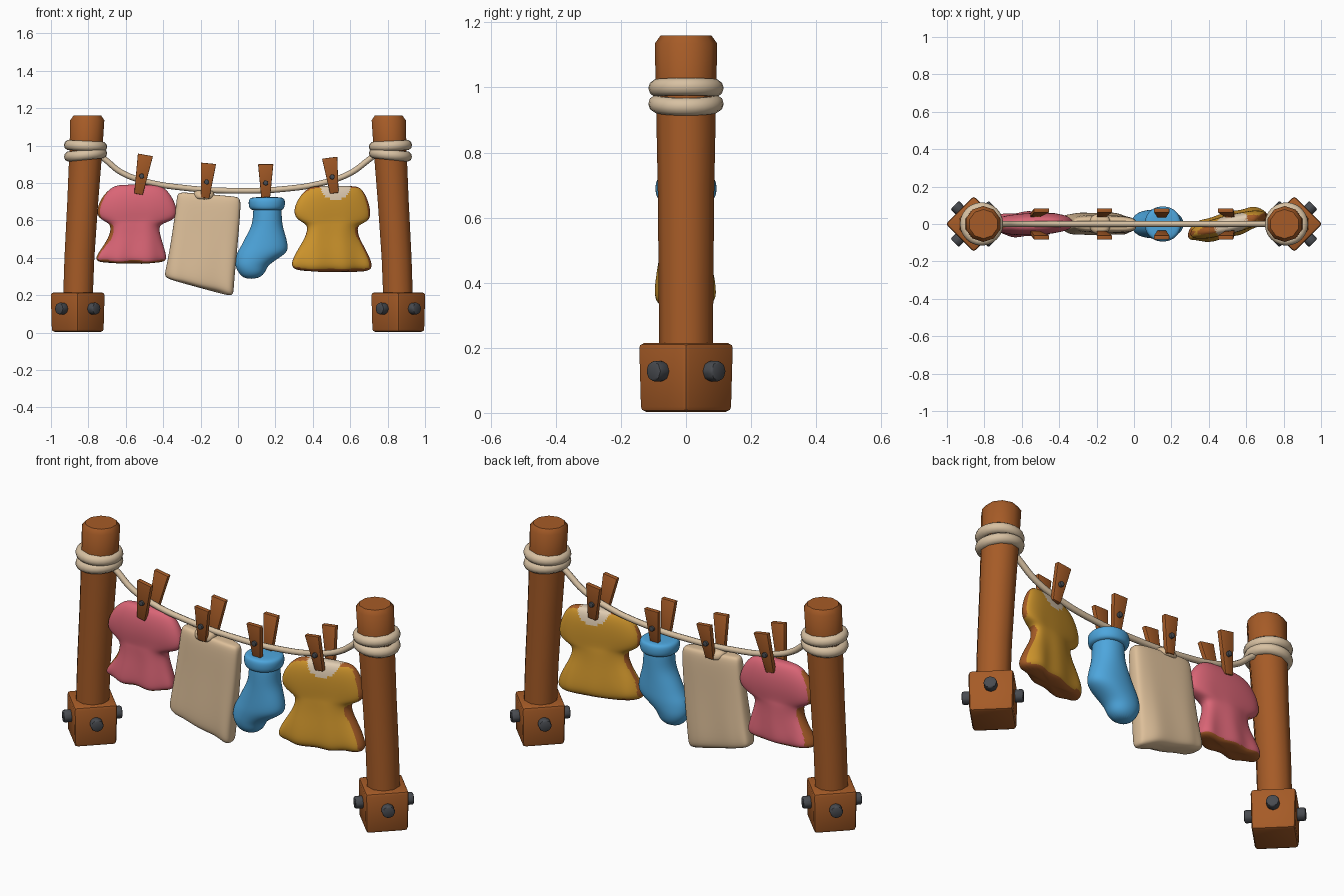
import bpy, bmesh, math
from mathutils import Vector, Matrix

if "Cube" in bpy.data.objects:
    bpy.data.objects.remove(bpy.data.objects["Cube"])


def material(name, r, g, b):
    m = bpy.data.materials.new(name)
    m.use_nodes = True
    m.diffuse_color = (r, g, b, 1)
    m.node_tree.nodes["Principled BSDF"].inputs["Base Color"].default_value = (r, g, b, 1)
    return m


WOOD = material("brown wood", .38, .105, .02)
ROPE = material("pale rope", .68, .53, .36)
TOWEL = material("tan cloth", .72, .52, .32)
PINK = material("pink cloth", .70, .13, .18)
YELLOW = material("yellow cloth", .62, .30, .025)
BLUE = material("blue cloth", .075, .38, .72)
CREAM = material("cream collar", .74, .60, .44)
IRON = material("dark iron", .065, .07, .08)


def finish(obj, name, mats, angle=40, bevel=0):
    """Name, colour, bevel and shade an object."""
    obj.name = obj.data.name = name
    for m in mats:
        obj.data.materials.append(m)
    bpy.ops.object.select_all(action='DESELECT')
    obj.select_set(True)
    bpy.context.view_layer.objects.active = obj
    if bevel:
        mod = obj.modifiers.new("soft_edges", 'BEVEL')
        mod.width, mod.segments, mod.limit_method = bevel, 2, 'ANGLE'
        bpy.ops.object.modifier_apply(modifier=mod.name)
    bpy.ops.object.shade_smooth_by_angle(angle=math.radians(angle))
    return obj


def loft(rings):
    """Closed skin through rings with equal point counts."""
    bm = bmesh.new()
    loops = [[bm.verts.new(p) for p in ring] for ring in rings]
    n = len(loops[0])
    for a, b in zip(loops, loops[1:]):
        for i in range(n):
            j = (i + 1) % n
            bm.faces.new((a[i], a[j], b[j], b[i]))
    bm.faces.new(loops[0])
    bm.faces.new(loops[-1])
    bmesh.ops.recalc_face_normals(bm, faces=bm.faces)
    me = bpy.data.meshes.new("loft")
    bm.to_mesh(me)
    bm.free()
    obj = bpy.data.objects.new("loft", me)
    bpy.context.collection.objects.link(obj)
    return obj


def cylinder(name, loc, direction, radius, depth, mat, bevel):
    rot = Vector(direction).to_track_quat('Z', 'Y').to_euler()
    bpy.ops.mesh.primitive_cylinder_add(vertices=8, radius=radius, depth=depth,
                                        location=loc, rotation=rot)
    return finish(bpy.context.object, name, [mat], 40, bevel)


def garment(name, rows, mats, rule=None, boxy=.8, yaw=0, folds=0):
    """Stuffed cloth from rows of (left x, left z, right x, right z, half depth)."""
    top, low = rows[0][1], rows[-1][1]
    mid = (rows[0][0] + rows[0][2]) / 2
    rings = []
    for xl, zl, xr, zr, t in rows:
        ring = []
        for i in range(24):
            c, s = math.cos(i * math.tau / 24), math.sin(i * math.tau / 24)
            u = math.copysign(abs(c) ** boxy, c)
            v = math.copysign(abs(s) ** boxy, s)
            x = (xl + xr) / 2 + u * (xr - xl) / 2
            z = (zl + zr) / 2 + u * (zr - zl) / 2
            drop = max(0, (top - z) / (top - low))
            wave = folds * drop ** 2 * math.sin(x * 42)
            ring.append((x, t * v + yaw * (x - mid) + wave, z + wave * .4))
        rings.append(ring)
    obj = loft(rings)
    finish(obj, name, mats, 180)
    mod = obj.modifiers.new("smooth", 'SUBSURF')
    mod.levels = 2
    bpy.ops.object.modifier_apply(modifier=mod.name)
    if rule:
        for f in obj.data.polygons:
            f.material_index = rule(f.center, f.normal)
    bpy.ops.object.shade_smooth()
    return obj


# Posts, footing blocks, bolts and rope wraps, mirrored about x = 0
for side, label in ((-1, "right"), (1, "left")):
    rings = []
    for x, z, r in ((.857, .15, .083), (.848, .40, .084), (.830, .70, .087),
                    (.812, 1.0, .093), (.806, 1.135, .096), (.805, 1.16, .078)):
        rings.append([(side * x + r * math.cos((i + .5) * math.tau / 10),
                       r * math.sin((i + .5) * math.tau / 10), z) for i in range(10)])
    finish(loft(rings), label + "_post", [WOOD], 42)

    bpy.ops.mesh.primitive_cube_add(size=1, location=(side * .857, 0, .109),
                                    rotation=(0, 0, math.pi / 4))
    block = bpy.context.object
    block.scale = (.213, .213, .212)
    bpy.ops.object.transform_apply(location=False, rotation=False)
    for v in block.data.vertices:
        if v.co.z < 0:
            v.co.xy *= .96
    finish(block, label + "_footing", [WOOD], 40, .016)

    for k in range(4):
        a = math.pi / 4 + k * math.pi / 2
        d = Vector((math.cos(a), math.sin(a), 0))
        cylinder(f"{label}_footing_bolt_{k + 1}", Vector((side * .857, 0, .128)) + d * .122,
                 d, .033, .044, IRON, .008)

    for k, (z, tilt) in enumerate(((.998, .05), (.950, -.10))):
        bpy.ops.mesh.primitive_torus_add(major_segments=24, minor_segments=10,
                                         major_radius=.088, minor_radius=.028,
                                         location=(side * .815, 0, z),
                                         rotation=(0, side * -tilt, 0))
        finish(bpy.context.object, f"{label}_rope_wrap_{k + 1}", [ROPE], 180)

# Sagging line
path = ((-.76, .96), (-.71, .925), (-.63, .86), (-.51, .812), (-.30, .775), (0, .758),
        (.25, .768), (.45, .800), (.60, .852), (.70, .925), (.76, .97))
curve = bpy.data.curves.new("hanging_rope", 'CURVE')
curve.dimensions = '3D'
curve.bevel_depth, curve.bevel_resolution, curve.resolution_u = .0155, 2, 5
spline = curve.splines.new('BEZIER')
spline.bezier_points.add(len(path) - 1)
for p, (x, z) in zip(spline.bezier_points, path):
    p.co = (x, 0, z)
    p.handle_left_type = p.handle_right_type = 'AUTO'
curve.materials.append(ROPE)
bpy.context.collection.objects.link(bpy.data.objects.new("hanging_rope", curve))

# Clothes pegs: two splayed boards with a pin
for n, (xt, zt, xb, zb) in enumerate(((-.495, .95, -.532, .74), (-.158, .905, -.176, .72),
                                      (.148, .90, .148, .715), (.490, .935, .515, .745))):
    down = Vector((xb - xt, 0, zb - zt)).normalized()
    across = Vector((-down.z, 0, down.x))
    for s, face in ((-1, "front"), (1, "back")):
        rings = []
        for x, z, y, w in ((xt, zt, .072, .041), (xb, zb, .045, .023)):
            c = Vector((x, s * y, z))
            rings.append([c + across * (w * i) + Vector((0, .012 * j, 0))
                          for i, j in ((-1, -1), (1, -1), (1, 1), (-1, 1))])
        finish(loft(rings), f"peg_{n + 1}_{face}_board", [WOOD], 30, .003)
        pin = Vector((xt, 0, zt)).lerp(Vector((xb, 0, zb)), .54)
        cylinder(f"peg_{n + 1}_{face}_pin", pin + Vector((0, s * .072, 0)),
                 (0, s, 0), .014, .022, IRON, .003)


# Shirts: wide sleeve rows, narrow waist, flared hem
def pink_rule(c, n):
    return 1 if n.x < -.6 or (n.z < -.5 and c.z < .45) else 0


def yellow_rule(c, n):
    if (c.x - .52) ** 2 + ((c.z - .785) * 1.1) ** 2 < .082 ** 2:
        return 2
    if n.x > .72 or n.x < -.85 or n.z > .62 or (n.z < -.55 and c.z < .4):
        return 1
    return 0


def row(xl, xr, z, t):
    return (xl, z, xr, z, t)


garment("pink_shirt", [
    row(-.64, -.44, .792, .018), row(-.68, -.39, .775, .040), row(-.73, -.35, .725, .056),
    row(-.755, -.325, .665, .060), row(-.755, -.325, .618, .056), row(-.71, -.37, .592, .054),
    row(-.680, -.425, .575, .056), row(-.685, -.415, .52, .058), row(-.725, -.395, .455, .064),
    row(-.765, -.380, .405, .068), row(-.755, -.385, .380, .064), row(-.70, -.43, .368, .040)],
    [PINK, WOOD], pink_rule, .8, .03, .012)

garment("yellow_shirt", [
    row(.41, .63, .785, .018), row(.37, .66, .772, .038), row(.325, .69, .725, .050),
    row(.295, .71, .660, .052), row(.305, .71, .612, .050), row(.345, .68, .588, .050),
    row(.375, .635, .570, .052), row(.360, .645, .51, .056), row(.320, .685, .445, .064),
    row(.285, .715, .385, .070), row(.285, .720, .345, .068), row(.34, .68, .322, .042)],
    [YELLOW, WOOD, CREAM], yellow_rule, .8, .24, .012)

# Towel with the gathered fold under its peg
garment("towel", [
    (-.30, .752, -.02, .728, .022), (-.325, .745, .012, .722, .038),
    (-.330, .70, .016, .68, .046), (-.345, .58, .004, .52, .050),
    (-.370, .42, -.012, .36, .058), (-.392, .32, -.022, .24, .062),
    (-.392, .295, -.024, .205, .052), (-.35, .280, -.05, .197, .022)],
    [TOWEL], None, .55, -.02, .006)
garment("towel_fold", [
    row(-.215, -.145, .762, .030), row(-.240, -.125, .752, .050),
    row(-.240, -.125, .720, .058), row(-.215, -.145, .710, .045)], [TOWEL])

# Sock with a rolled cuff
garment("sock", [
    row(.085, .225, .70, .070), row(.080, .235, .65, .075), row(.078, .235, .58, .075),
    row(.045, .255, .52, .077), row(.015, .270, .46, .080), row(-.008, .262, .425, .080),
    row(-.016, .205, .390, .076), row(-.016, .155, .355, .072), row(.005, .145, .315, .062),
    row(.035, .105, .287, .030)], [BLUE], None, .95)
garment("sock_cuff", [
    row(.085, .225, .725, .075), row(.058, .250, .718, .092), row(.055, .253, .690, .096),
    row(.060, .248, .660, .092), row(.085, .225, .652, .075)], [BLUE], None, .95)
